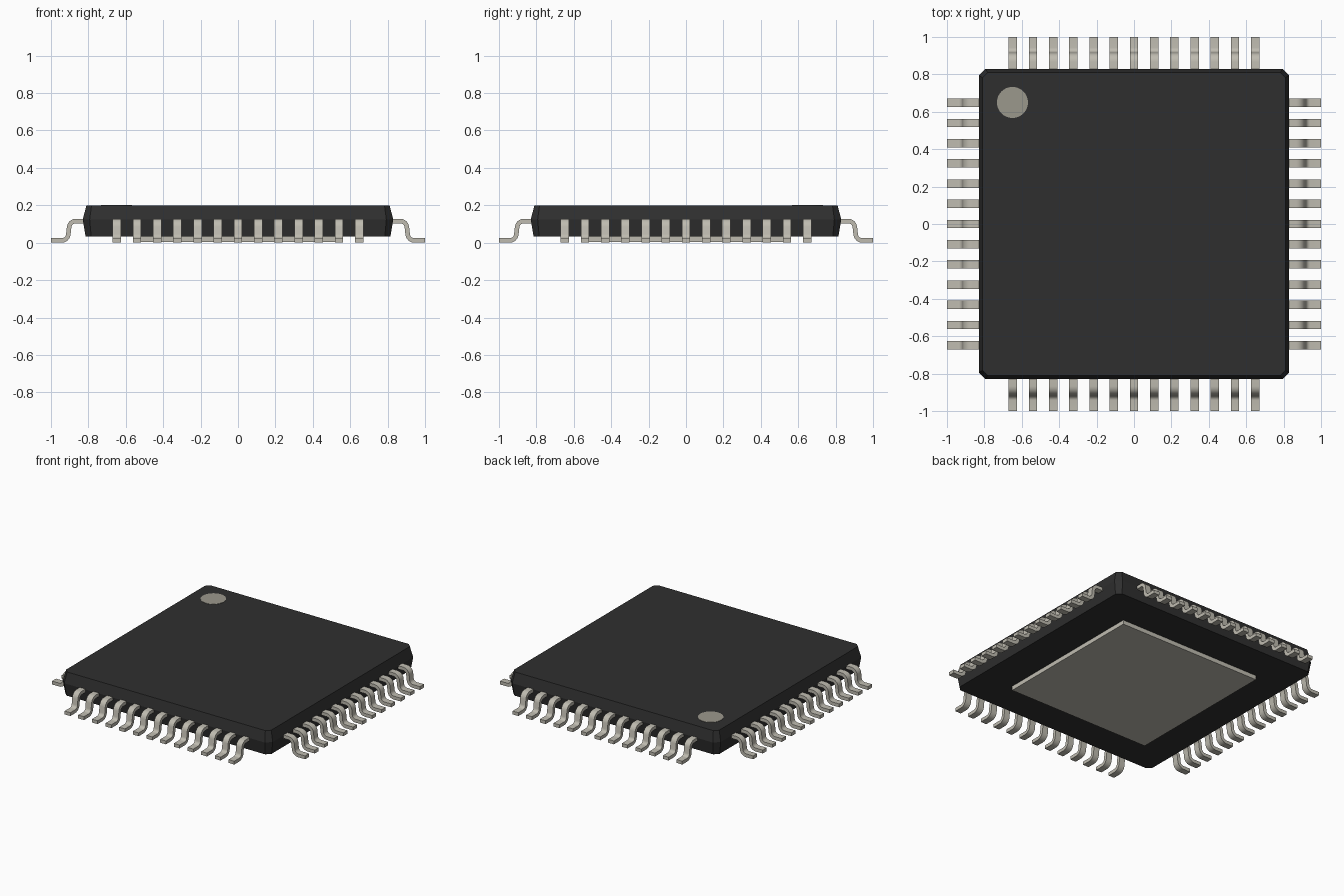
import bpy, bmesh, math
from mathutils import Matrix, Vector

cube = bpy.data.objects.get("Cube")
if cube:
    bpy.data.objects.remove(cube, do_unlink=True)


def material(name, rgb):
    m = bpy.data.materials.new(name)
    m.use_nodes = True
    m.diffuse_color = (*rgb, 1)
    bsdf = next(n for n in m.node_tree.nodes if n.type == "BSDF_PRINCIPLED")
    bsdf.inputs["Base Color"].default_value = (*rgb, 1)
    return m


black = material("black_resin", (0.028, 0.028, 0.028))
tin = material("tin_metal", (0.52, 0.50, 0.435))
grey = material("marker_grey", (0.33, 0.315, 0.265))


def make_object(name, bm, mat):
    bmesh.ops.recalc_face_normals(bm, faces=bm.faces)
    mesh = bpy.data.meshes.new(name)
    bm.to_mesh(mesh)
    bm.free()
    mesh.materials.append(mat)
    ob = bpy.data.objects.new(name, mesh)
    bpy.context.collection.objects.link(ob)
    return ob


# Package body: stacked chamfered squares, widest at the seam
def chamfered_square(half, cut):
    pts = []
    for i in range(4):
        turn = Matrix.Rotation(i * math.pi / 2, 2)
        pts += [turn @ Vector((half, -half + cut)), turn @ Vector((half, half - cut))]
    return pts


bm = bmesh.new()
rings = []
for z, half, cut in ((0.033, 0.815, 0.03), (0.125, 0.83, 0.037), (0.2, 0.81, 0.027)):
    rings.append([bm.verts.new((p.x, p.y, z)) for p in chamfered_square(half, cut)])
for low, high in zip(rings, rings[1:]):
    for i in range(8):
        j = (i + 1) % 8
        bm.faces.new((low[i], low[j], high[j], high[i]))
bm.faces.new(rings[0])
bm.faces.new(rings[-1])
make_object("package_body", bm, black)

# Exposed thermal pad under the body
bm = bmesh.new()
bmesh.ops.create_cube(bm, size=1, matrix=Matrix.Translation((0, 0, 0.021))
                      @ Matrix.Diagonal((1.12, 1.12, 0.036, 1)))
make_object("thermal_pad", bm, tin)

# Corner marker disc
bm = bmesh.new()
bmesh.ops.create_cone(bm, cap_ends=True, segments=40, radius1=0.083, radius2=0.083,
                      depth=0.006, matrix=Matrix.Translation((-0.65, 0.65, 0.199)))
make_object("corner_marker", bm, grey)

# Gull-wing lead: centre line in (distance from centre, height)
PITCH, COUNT, WIDTH, THICK = 0.108, 13, 0.045, 0.024
STEPS, RADIUS = 6, 0.036
FOOT_Z, SHOULDER_Z, LEG = THICK / 2, 0.128 - THICK / 2, 0.903
SLANT = math.radians(83)


def lead_profile():
    line = [(Vector((0.79, SHOULDER_Z)), 0)]
    for i in range(STEPS + 1):
        a = SLANT * i / STEPS
        line.append((Vector((LEG - RADIUS + RADIUS * math.sin(a),
                             SHOULDER_Z - RADIUS * (1 - math.cos(a)))), a))
    for i in range(STEPS + 1):
        a = SLANT * (1 - i / STEPS)
        line.append((Vector((LEG + 0.004 + RADIUS - RADIUS * math.sin(a),
                             FOOT_Z + RADIUS * (1 - math.cos(a)))), a))
    line.append((Vector((1, FOOT_Z)), 0))
    # Offset along the normal to give the sheet its thickness
    offset = [Vector((math.sin(a), math.cos(a))) * THICK / 2 for _, a in line]
    return [(p + n, p - n) for (p, _), n in zip(line, offset)]


def add_lead(bm, y):
    sections = []
    for up, down in lead_profile():
        corners = ((up, -1), (up, 1), (down, 1), (down, -1))
        sections.append([bm.verts.new((p.x, y + s * WIDTH / 2, p.y)) for p, s in corners])
    for a, b in zip(sections, sections[1:]):
        for i in range(4):
            j = (i + 1) % 4
            bm.faces.new((a[i], a[j], b[j], b[i]))
    bm.faces.new(sections[0])
    bm.faces.new(sections[-1])


# One row of leads per side
for k, side in enumerate(("left", "back", "right", "front")):
    bm = bmesh.new()
    for i in range(COUNT):
        add_lead(bm, (i - (COUNT - 1) / 2) * PITCH)
    bm.transform(Matrix.Rotation(k * math.pi / 2, 4, "Z"))
    row = make_object(side + "_leads", bm, tin)
    bpy.ops.object.select_all(action="DESELECT")
    row.select_set(True)
    bpy.context.view_layer.objects.active = row
    bpy.ops.object.shade_smooth_by_angle(angle=math.radians(35))
